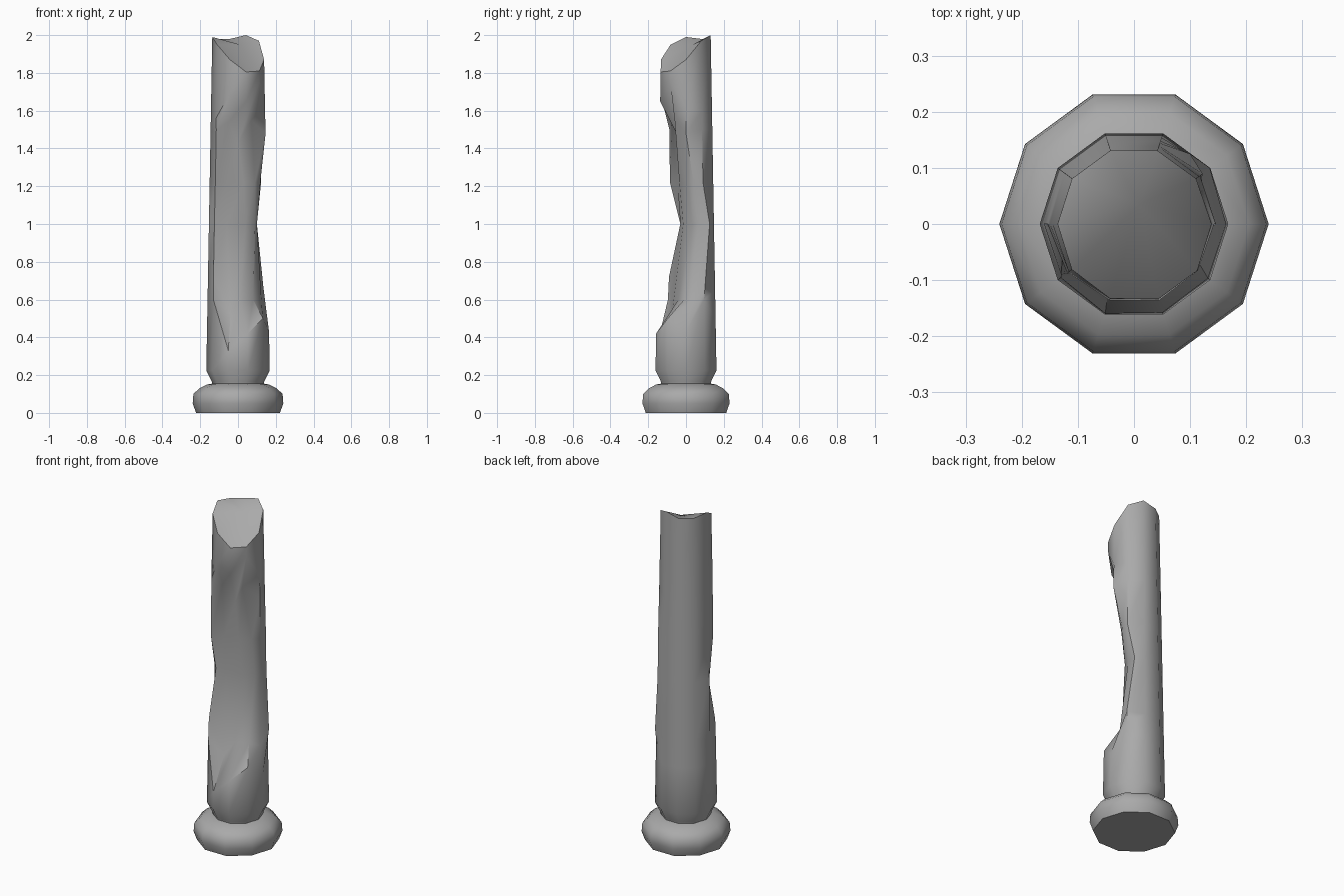
import bpy, bmesh
from math import cos, sin, radians

SIDES = 10
cube = bpy.data.objects.get("Cube")
if cube:
    bpy.data.objects.remove(cube, do_unlink=True)

stone = bpy.data.materials.new("grey stone")
stone.use_nodes = True
grey = (0.4, 0.4, 0.4, 1)
stone.diffuse_color = grey
stone.node_tree.nodes["Principled BSDF"].inputs["Base Color"].default_value = grey


def corner(i, radius, z):
    """Corner i of a ten-sided ring, counted from +x."""
    a = radians(360 / SIDES * i)
    return (radius * cos(a), radius * sin(a) * 1.01, z)


def shaft_radius(z):
    return 0.172 - 0.018 * z


def loft(name, rings, peak=None):
    """Skin a stack of rings, capped flat or with a sunken fan."""
    bm = bmesh.new()
    loops = [[bm.verts.new(p) for p in ring] for ring in rings]
    for low, high in zip(loops, loops[1:]):
        for i in range(SIDES):
            j = (i + 1) % SIDES
            bm.faces.new((low[i], low[j], high[j], high[i]))
    bm.faces.new(loops[0][::-1])
    if peak:
        tip = bm.verts.new(peak)
        for i in range(SIDES):
            bm.faces.new((loops[-1][i], loops[-1][(i + 1) % SIDES], tip))
    else:
        bm.faces.new(loops[-1])
    bmesh.ops.recalc_face_normals(bm, faces=bm.faces)
    mesh = bpy.data.meshes.new(name)
    bm.to_mesh(mesh)
    bm.free()
    mesh.materials.append(stone)
    obj = bpy.data.objects.new(name, mesh)
    bpy.context.collection.objects.link(obj)
    bpy.ops.object.select_all(action="DESELECT")
    obj.select_set(True)
    bpy.context.view_layer.objects.active = obj
    bpy.ops.object.shade_smooth_by_angle(angle=radians(42))
    return obj


def ring_at(heights):
    """Ring on the intact shaft surface with a height for each corner."""
    return [corner(i, shaft_radius(z), z) for i, z in enumerate(heights)]


def gouged(back_z, points):
    """Ring whose front corners are pushed in to the given points."""
    ring = ring_at([back_z] * SIDES)
    for i, p in zip((6, 7, 8, 9, 0, 1), points):
        ring[i] = p if len(p) == 3 else (*p, back_z)
    return ring


# Rounded foot moulding
foot_profile = [(0.222, 0), (0.24, 0.05), (0.236, 0.1), (0.205, 0.13),
                (0.165, 0.15), (0.12, 0.158)]
loft("foot_moulding", [[corner(i, r, z) for i in range(SIDES)]
                       for r, z in foot_profile])

# Shaft: neck, jagged gouge in the front, broken top
rings = [[corner(i, r, z) for i in range(SIDES)]
         for r, z in ((0.135, 0.145), (0.138, 0.165), (0.168, 0.225))]
# lower lip of the gouge
rings.append(ring_at([0.43, 0.6, 0.5, 0.5, 0.5, 0.5, 0.6, 0.33, 0.42, 0.5]))
# ledge inside the gouge
rings.append(gouged(0.65, [(-0.13, -0.09, 0.72), (-0.04, -0.075, 0.52),
                           (0.01, -0.04, 0.6), (0.08, -0.01, 0.6),
                           (0.125, 0.03, 0.58), (0.135, 0.1, 0.66)]))
# deepest part
rings.append(gouged(1.0, [(-0.125, -0.03), (-0.06, -0.03), (0.04, -0.015),
                          (0.09, 0.03), (0.1, 0.07), (0.1, 0.125)]))
rings.append(gouged(1.22, [(-0.12, -0.085), (-0.06, -0.045), (0.03, -0.035),
                           (0.09, 0), (0.118, 0.04), (0.122, 0.09)]))
# underside of the upper lip
rings.append(gouged(1.5, [(-0.115, -0.088), (-0.05, -0.075, 1.54),
                          (0, -0.025, 1.43), (0.07, -0.06, 1.55),
                          (0.146, 0, 1.48), (0.118, 0.085)]))
rings.append(ring_at([1.62, 1.6, 1.6, 1.6, 1.6, 1.6, 1.56, 1.69, 1.65, 1.75]))
# slanted broken rim
rings.append(ring_at([1.87, 1.97, 2, 1.98, 1.98, 1.99, 1.95, 1.87, 1.805, 1.81]))
loft("broken_shaft", rings, peak=(0.01, 0.035, 1.95))
